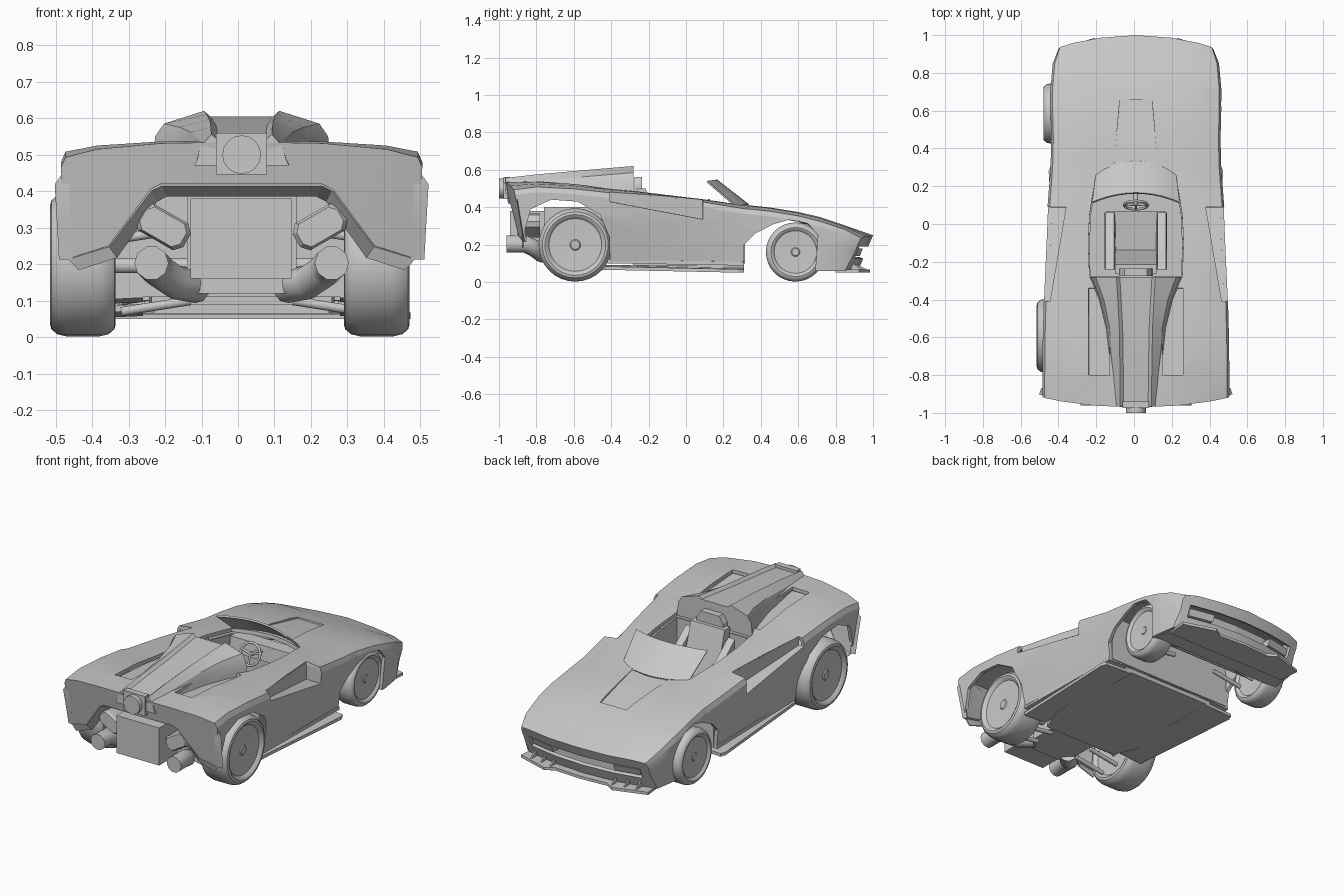
import bpy, bmesh, math
from mathutils import Vector

if "Cube" in bpy.data.objects:
    bpy.data.objects.remove(bpy.data.objects["Cube"])

grey = bpy.data.materials.new("body_grey")
grey.diffuse_color = (0.58, 0.58, 0.58, 1)
grey.use_nodes = True
grey.node_tree.nodes["Principled BSDF"].inputs["Base Color"].default_value = grey.diffuse_color


def mesh(name, verts, faces, recalc=True):
    me = bpy.data.meshes.new(name)
    me.from_pydata([tuple(v) for v in verts], [], faces)
    if recalc:
        bm = bmesh.new()
        bm.from_mesh(me)
        bmesh.ops.recalc_face_normals(bm, faces=bm.faces)
        bm.to_mesh(me)
        bm.free()
    me.materials.append(grey)
    ob = bpy.data.objects.new(name, me)
    bpy.context.collection.objects.link(ob)
    return ob


def loft(name, rings):
    """Closed rings of equal length joined into a capped solid."""
    n = len(rings[0])
    verts = [v for r in rings for v in r]
    faces = [(i*n+j, i*n+(j+1) % n, (i+1)*n+(j+1) % n, (i+1)*n+j)
             for i in range(len(rings)-1) for j in range(n)]
    return mesh(name, verts, faces + [tuple(range(n)), tuple(range(len(verts)-n, len(verts)))])


def prism(name, pts, axis, a, b):
    put = {"x": lambda p, v: (v, *p), "y": lambda p, v: (p[0], v, p[1]), "z": lambda p, v: (*p, v)}[axis]
    return loft(name, [[put(p, v) for p in pts] for v in (a, b)])


def rect(a, b, c, d):
    return [(a, c), (b, c), (b, d), (a, d)]


def sym(half):
    """Mirror a half outline in its first coordinate."""
    return half + [(-p[0],) + tuple(p[1:]) for p in reversed(half) if abs(p[0]) > 1e-6]


def thicken(ob, t):
    m = ob.modifiers.new("thick", "SOLIDIFY")
    m.thickness, m.offset = t, -1
    me = bpy.data.meshes.new_from_object(ob.evaluated_get(bpy.context.evaluated_depsgraph_get()))
    ob.modifiers.clear()
    ob.data = me


def smooth(ob, angle=30):
    bpy.ops.object.select_all(action="DESELECT")
    ob.select_set(True)
    bpy.context.view_layer.objects.active = ob
    bpy.ops.object.shade_smooth_by_angle(angle=math.radians(angle))


def inside(p, poly):
    hit = False
    for (ax, ay), (bx, by) in zip(poly, poly[1:] + poly[:1]):
        if (ay > p[1]) != (by > p[1]) and p[0] < ax + (p[1]-ay)*(bx-ax)/(by-ay):
            hit = not hit
    return hit


def cut(bm, *regions):
    """Open the sheet where every (axis, outline) region overlaps."""
    idx = {"x": (1, 2), "y": (0, 2), "z": (0, 1)}

    def near(f):
        for ax, poly in regions:
            for d, k in enumerate(idx[ax]):
                c, q = [v.co[k] for v in f.verts], [p[d] for p in poly]
                if max(c) < min(q) or min(c) > max(q):
                    return False
        return True
    for ax, poly in regions:
        i, j = idx[ax]
        for a, b in zip(poly, poly[1:] + poly[:1]):
            co, no = Vector((0, 0, 0)), Vector((0, 0, 0))
            co[i], co[j], no[i], no[j] = a[0], a[1], b[1]-a[1], a[0]-b[0]
            fs = [f for f in bm.faces if near(f)]
            geom = list({v for f in fs for v in f.verts}) + list({e for f in fs for e in f.edges}) + fs
            bmesh.ops.bisect_plane(bm, geom=geom, dist=1e-5, plane_co=co, plane_no=no.normalized())
    dead = []
    for f in bm.faces:
        c = f.calc_center_median()
        if all(inside((c[idx[ax][0]], c[idx[ax][1]]), poly) for ax, poly in regions):
            dead.append(f)
    bmesh.ops.delete(bm, geom=dead, context="FACES")


def tube(name, pts, r):
    cu = bpy.data.curves.new(name, "CURVE")
    cu.dimensions, cu.bevel_depth, cu.bevel_resolution, cu.use_fill_caps = "3D", r, 3, True
    sp = cu.splines.new("POLY")
    sp.points.add(len(pts)-1)
    for q, p in zip(sp.points, pts):
        q.co = (*p, 1)
    tmp = bpy.data.objects.new(name + "_path", cu)
    bpy.context.collection.objects.link(tmp)
    me = bpy.data.meshes.new_from_object(tmp.evaluated_get(bpy.context.evaluated_depsgraph_get()))
    bpy.data.objects.remove(tmp)
    ob = mesh(name, [v.co for v in me.vertices], [tuple(p.vertices) for p in me.polygons])
    smooth(ob, 40)


# body sheet: y, centre z, shoulder z, edge z, half width, crease z, bottom z, bottom half width
stations = [(-.965, .535, .515, .485, .495, .35, .20, .48), (-.8, .54, .525, .50, .495, .36, .20, .48),
            (-.6, .53, .515, .49, .493, .36, .15, .46), (-.42, .505, .495, .47, .488, .35, .11, .435),
            (-.27, .49, .482, .455, .482, .345, .11, .43), (.09, .447, .44, .42, .468, .325, .11, .425),
            (.30, .416, .41, .385, .452, .30, .11, .425), (.45, .40, .395, .37, .448, .25, .08, .435),
            (.6, .376, .37, .345, .452, .22, .06, .44), (.72, .346, .34, .315, .452, .20, .06, .44),
            (.85, .302, .296, .272, .44, .18, .06, .42), (1.0, .25, .245, .228, .412, .16, .065, .39)]


def end_y(y, x, z):
    if y > .99:
        return y - .06*(x/.41)**2 - (.25 - z)*.42
    return y + .045*(x/.495)**2 + (.5 - z)*.18 if y < -.96 else y


verts, faces, N, M = [], [], 13, len(stations)
for y, zc, zs, ze, w, zm, zb, wb in stations:
    half = [(wb, zb), (w*.99, zm), (w, ze-.02), (w*.975, ze+.008), (w*.8, zs), (w*.45, zc-.004), (0, zc)]
    verts += [(x, end_y(y, x, z), z) for x, z in [(-x, z) for x, z in half] + half[-2::-1]]
for i in range(M-1):
    faces += [(i*N+j, i*N+j+1, (i+1)*N+j+1, (i+1)*N+j) for j in range(N-1)]
for base, y, zb, step in ((0, -.965, .2, -1), ((M-1)*N, 1.0, .065, 1)):
    low = {}
    for j in range(3, 10):
        x = verts[base+j][0]
        low[j] = len(verts)
        verts.append((x, end_y(y, x, zb), zb))
    caps = [(base, base+1, base+2, base+3, low[3]), (base+9, base+10, base+11, base+12, low[9])]
    caps += [(base+j, base+j+1, low[j+1], low[j]) for j in range(3, 9)]
    faces += [c[::step] for c in caps]
body = mesh("body_shell", verts, faces, recalc=False)
bm = bmesh.new()
bm.from_mesh(body.data)
bmesh.ops.triangulate(bm, faces=bm.faces)
# wheel arches, tail opening, cockpit, grille slot, hood recess
cut(bm, ("x", [(-.87, -.1), (-.87, .25), (-.83, .39), (-.72, .44), (-.58, .43), (-.46, .36), (-.41, .24), (-.40, -.1)]))
cut(bm, ("x", [(.31, -.1), (.31, .2), (.37, .26), (.47, .31), (.55, .332), (.65, .315), (.705, .25), (.68, -.1)]))
tail = [(.475, .215), (.365, .25), (.25, .405), (.22, .42)]
cut(bm, ("y", sym([(.6, -.1), (.6, .18)] + tail)), ("z", rect(-1, 1, -1.2, -.86)))
plan = sym([(.245, -.28), (.252, -.1), (.245, .05), (.215, .24), (.1, .285), (0, .295)])
cut(bm, ("z", plan))
cut(bm, ("y", rect(-.36, .36, .125, .19)), ("z", rect(-.37, .37, .8, 1.2)))
cut(bm, ("z", [(-.085, .66), (.085, .66), (.115, .32), (-.115, .32)]), ("y", rect(-.2, .2, .3, .6)))
for s in (-1, 1):
    # side scoops and deck recesses
    cut(bm, ("z", [(s*.37, .09), (s*.7, .09), (s*.7, -.41), (s*.455, -.41)]),
        ("x", [(.09, .335), (-.41, .43), (-.41, .8), (.09, .8)]))
    cut(bm, ("z", rect(s*.14, s*.25, -.8, -.34)), ("x", rect(-.9, -.2, .43, .7)))
bm.to_mesh(body.data)
bm.free()
thicken(body, .02)
smooth(body, 25)
hood = mesh("hood_recess", [(s*x, y, z) for x, y, z in ((.1, .67, .35), (.115, .45, .391), (.13, .3, .412)) for s in (-1, 1)],
            [(0, 2, 3, 1), (2, 4, 5, 3)])
thicken(hood, .004)
for s in (-1, 1):
    p = [(s*.37, .09, .335), (s*.465, .09, .335), (s*.485, -.41, .43), (s*.455, -.41, .43),
         (s*.37, .09, .434), (s*.455, -.41, .482), (s*.465, .09, .41)]
    thicken(mesh("side_scoop", p, [(0, 1, 2, 3), (0, 3, 5, 4), (0, 1, 6, 4)]), .004)
    loft("deck_recess", [[(s*.12, y, z), (s*.26, y, z), (s*.26, y, z+.01), (s*.12, y, z+.01)]
                         for y, z in ((-.82, .495), (-.32, .46))])

# engine cover with two ridges and a central channel
rings = []
for y, b, zt, a in ((-.965, .13, .556, .065), (-.8, .135, .575, .066), (-.55, .16, .597, .07),
                    (-.4, .195, .61, .078), (-.28, .245, .62, .085)):
    half = [(b, .47), (b-.008, zt-.07), (b*.87, zt-.035), (a+.018, zt), (a, zt-.016)]
    rings.append([(x, y, z) for x, z in sym(half)])
smooth(loft("engine_cover", rings), 25)

# cockpit tub, dash, seat, steering wheel
n = len(plan)
tub = mesh("cockpit_tub", [(x*1.01, y*1.01, .09) for x, y in plan] + [(x*1.01, y*1.01, .42-.13*y) for x, y in plan],
           [tuple(range(n))] + [(j, (j+1) % n, n+(j+1) % n, n+j) for j in range(n)])
thicken(tub, .01)
prism("dashboard", [(.19, .31), (.2, .395), (.28, .395), (.28, .31)], "x", -.2, .2)
prism("seat_cushion", [(.07, .2), (.07, .25), (-.16, .22), (-.2, .1), (.05, .1)], "x", -.155, .155)
prism("seat_back", [(-.13, .2), (-.215, .5), (-.265, .5), (-.23, .2)], "x", -.11, .11)
loft("headrest", [[(x, y, z) for x, y in rect(-w, w, -.275, -.235)] for w, z in ((.09, .48), (.085, .52), (.06, .56))])
for s in (-1, 1):
    loft("seat_bolster", [[(s*.105, y, z0), (s*.165, y, z0), (s*.16, y, z1), (s*.115, y, z1)]
                          for y, z0, z1 in ((-.24, .2, .45), (-.13, .2, .36), (.06, .18, .27))])
c = Vector((0, .1, .38))
rim = [c + Vector((.062*math.cos(k*math.tau/24), .022*math.sin(k*math.tau/24), .058*math.sin(k*math.tau/24))) for k in range(25)]
tube("steering_rim", rim, .007)
for k in (1, 11, 18):
    tube("steering_spoke", [c, rim[k]], .006)
tube("steering_column", [c, (0, .24, .35)], .012)

# windscreen
cols = [k/5 for k in range(-5, 6)]
glass = mesh("windscreen", [(t*.21, .33-.075*t*t, .408) for t in cols] + [(t*.228, .16-.05*t*t, .54-.006*t*t) for t in cols],
             [(k, k+1, k+12, k+11) for k in range(10)], recalc=False)
thicken(glass, .01)
smooth(glass)


# wheels: turned tyre with dished disc
def wheel(name, cx, cy, r, w, seg=32):
    half = [(.02, .80), (.12, .80), (.15, .74), (.72, .80), (.78, .95), (.83, 1), (.90, .96), (.97, .78), (1, .5)]
    prof = half + [(q, -h) for q, h in reversed(half)]
    arc = [k*math.tau/seg for k in range(seg)]
    smooth(loft(name, [[(cx+h*w/2, cy+q*r*math.cos(t), r+.002+q*r*math.sin(t)) for t in arc] for q, h in prof]), 35)


for x0, x1, name, y, r, w in ((-.435, .37, "rear", -.592, .196, .18), (-.425, .36, "front", .585, .158, .13)):
    wheel(name + "_wheel", x0, y, r, w)
    wheel(name + "_wheel", x1, y, r, w)
    tube(name + "_axle", [(x0, y, r), (x1, y, r)], .022)

# floor, nose pan, bulkheads, engine, grille
prism("floor_pan", sym([(.24, -.45), (.3, -.3), (.34, .2), (.3, .31)]), "z", .065, .09)
prism("nose_pan", sym([(.42, .7), (.41, .84), (.38, .87), (0, .915)]), "z", .06, .075)
prism("splitter", sym([(.40, .8), (.412, .925), (.22, .985), (.17, .955), (0, .965)]), "z", .05, .066)
prism("rear_bulkhead", rect(-.42, .42, .11, .46), "y", -.42, -.40)
prism("front_bulkhead", rect(-.41, .41, .1, .37), "y", .30, .315)
prism("engine_block", rect(-.15, .15, .12, .40), "y", -.76, -.42)
prism("rear_box", rect(-.14, .137, .16, .38), "y", -.94, -.76)
prism("grille", sym([(.38, .85), (.2, .885), (0, .895)]), "z", .11, .205)
for s in (-1, 1):
    # side blades, lamps, splitter fins
    for name, t, ends in (("side_blade", .018, ((-.43, .42, .065), (.28, .462, .05), (.31, .45, .05))),
                          ("upper_sill", .02, ((-.42, .43, .1), (.31, .43, .088)))):
        loft(name, [[(s*.27, y, z+.008), (s*o, y, z), (s*o, y, z+t), (s*.27, y, z+t+.008)] for y, o, z in ends])
    loft("head_lamp", [[(s*x, y, .14), (s*x, y+.015, .178), (s*x, y-.08, .178), (s*x, y-.08, .14)]
                       for x, y in ((.2, .93), (.35, .90))])
    for x in (.2, .27, .34):
        prism("splitter_fin", [(.85, .06), (1.02-.25*x, .066), (.88, .11)], "x", s*x-.004, s*x+.004)
    # exhausts, slanted mufflers, suspension arms
    tube("exhaust", [(s*.247, -.96, .203), (s*.247, -.86, .203), (s*.225, -.81, .18), (s*.18, -.77, .15), (s*.12, -.7, .14)], .047)
    u, v, m = Vector((s*.87, 0, .5)), Vector((-s*.5, 0, .87)), Vector((s*.215, 0, .302))
    u.z, v.x = -u.z*-1, v.x
    octo = [(.075, .02), (.055, .042), (-.055, .042), (-.075, .02), (-.075, -.02), (-.055, -.042), (.055, -.042), (.075, -.02)]
    loft("muffler", [[m + u*a*k + v*b*k + Vector((0, y, 0)) for a, b in octo] for y, k in ((-.90, .85), (-.885, 1), (-.78, 1))])
    for y, z in ((-.65, .07), (-.53, .07), (-.6, .27), (.53, .1), (.64, .1), (.58, .22)):
        tube("suspension_arm", [(s*.14, y, z+.03), (s*.33, y, z)], .013)

# tail opening lip, tail lamp on its plate
lip = sym(tail)
k = len(lip)
thicken(mesh("tail_lip", [(x, end_y(-.965, x, z)+.005, z) for x, z in lip] + [(x*.94, -.87, z-.03) for x, z in lip],
             [(j, j+1, k+j+1, k+j) for j in range(k-1)]), .006)
prism("tail_plate", rect(-.07, .07, .445, .56), "y", -.975, -.94)
ring = [(.053*math.cos(i*math.tau/16), .5+.053*math.sin(i*math.tau/16)) for i in range(16)]
smooth(prism("tail_lamp", ring, "y", -1.0, -.95))
# whole car sits slightly to the right
for ob in bpy.context.scene.objects:
    ob.location.x += .01
